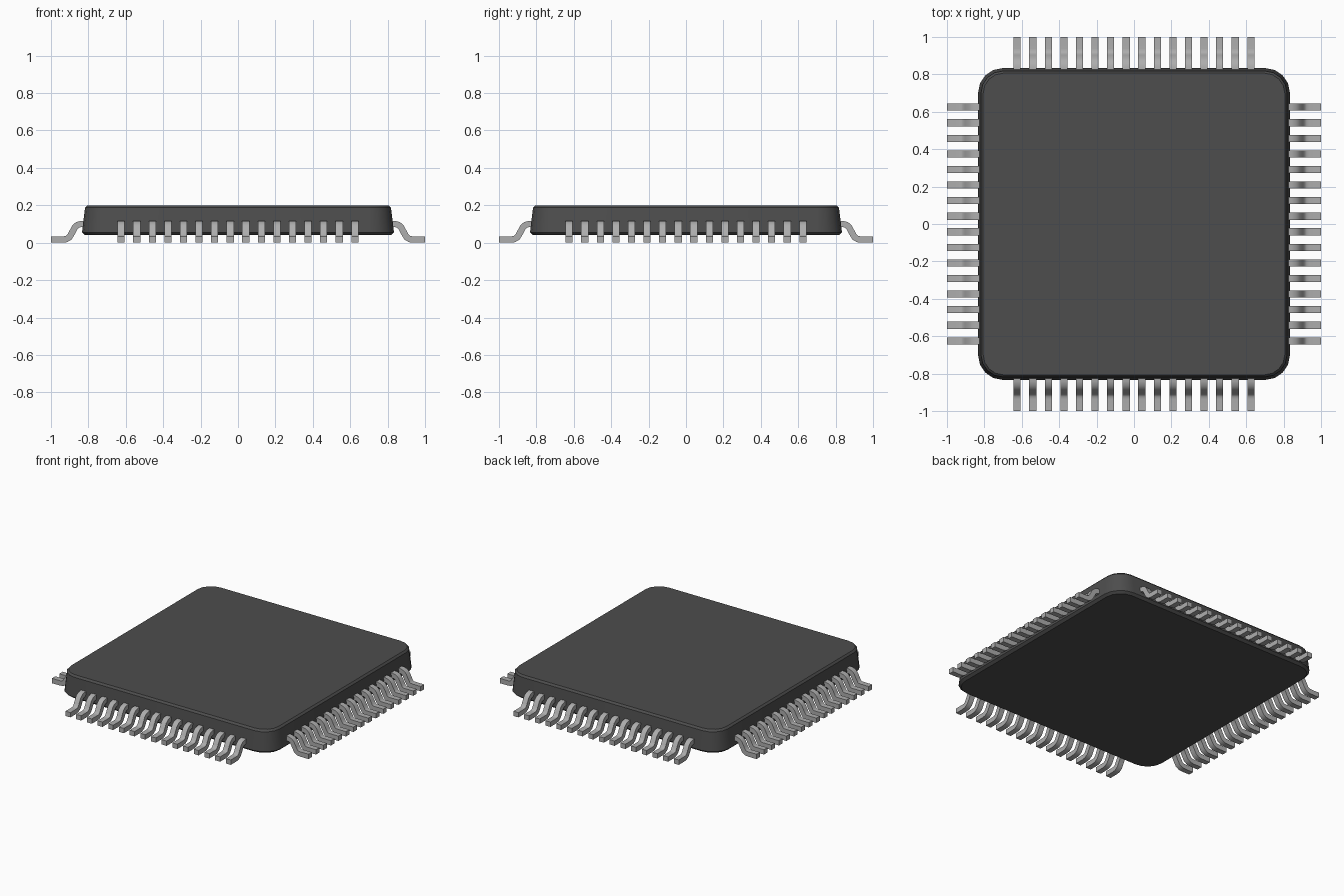
import bpy, bmesh, math
from mathutils import Vector

cube = bpy.data.objects.get("Cube")
if cube:
    bpy.data.objects.remove(cube, do_unlink=True)


def material(name, rgb, rough, metal=0.0):
    m = bpy.data.materials.new(name)
    m.use_nodes = True
    m.diffuse_color = (*rgb, 1)
    bsdf = m.node_tree.nodes["Principled BSDF"]
    bsdf.inputs["Base Color"].default_value = (*rgb, 1)
    bsdf.inputs["Roughness"].default_value = rough
    return m


def link(name, mesh):
    obj = bpy.data.objects.new(name, mesh)
    bpy.context.collection.objects.link(obj)
    return obj


def loft(name, rings, mat):
    """Bridge equal-length closed rings and cap both ends."""
    bm = bmesh.new()
    loops = [[bm.verts.new(p) for p in ring] for ring in rings]
    n = len(loops[0])
    for a, b in zip(loops, loops[1:]):
        for i in range(n):
            j = (i + 1) % n
            bm.faces.new((a[i], a[j], b[j], b[i]))
    bm.faces.new(loops[0][::-1])
    bm.faces.new(loops[-1])
    bmesh.ops.recalc_face_normals(bm, faces=bm.faces)
    mesh = bpy.data.meshes.new(name)
    bm.to_mesh(mesh)
    bm.free()
    mesh.materials.append(mat)
    return mesh


def smooth(obj, angle):
    bpy.ops.object.select_all(action="DESELECT")
    obj.select_set(True)
    bpy.context.view_layer.objects.active = obj
    bpy.ops.object.shade_smooth_by_angle(angle=math.radians(angle))


plastic = material("dark grey plastic", (0.075, 0.075, 0.075), 0.6)
metal = material("grey metal", (0.42, 0.42, 0.42), 0.4)

# Package body: rounded square, tapered sides, small chamfers top and bottom
CORNER, STEPS = 0.70, 4


def rounded_square(half, z):
    r = half - CORNER
    pts = []
    for q in range(4):
        c = math.radians(45 + 90 * q)
        cx, cy = CORNER * math.copysign(1, math.cos(c)), CORNER * math.copysign(1, math.sin(c))
        for s in range(STEPS + 1):
            a = math.pi / 2 * (q + s / STEPS)
            pts.append((cx + r * math.cos(a), cy + r * math.sin(a), z))
    return pts


profile = [(0.817, 0.04), (0.834, 0.055), (0.818, 0.187), (0.806, 0.2)]
body = link("package_body", loft("package_body", [rounded_square(h, z) for h, z in profile], plastic))
smooth(body, 30)

# Gull-wing lead: rectangular section swept along an S-shaped path
COUNT, PITCH, WIDTH, THICK = 16, 0.0833, 0.038, 0.034
path = [Vector(p) for p in [(0.79, 0.1), (0.84, 0.1), (0.858, 0.095), (0.872, 0.083), (0.888, 0.052),
                            (0.901, 0.03), (0.918, 0.019), (0.938, 0.017), (1.0, 0.017)]]
y0 = -PITCH * (COUNT - 1) / 2
rings = []
for i, p in enumerate(path):
    t = (path[min(i + 1, len(path) - 1)] - path[max(i - 1, 0)]).normalized()
    if i in (1, len(path) - 2):
        t = Vector((1, 0))
    n = Vector((-t.y, t.x)) * THICK / 2
    a, b = p + n, p - n
    rings.append([(a.x, y0 - WIDTH / 2, a.y), (a.x, y0 + WIDTH / 2, a.y),
                  (b.x, y0 + WIDTH / 2, b.y), (b.x, y0 - WIDTH / 2, b.y)])
lead = loft("lead", rings, metal)

# A row of leads on each of the four sides
for k, side in enumerate(("left", "back", "right", "front")):
    row = link(side + "_leads", lead)
    row.rotation_euler.z = k * math.pi / 2
    arr = row.modifiers.new("Row", "ARRAY")
    arr.use_relative_offset = False
    arr.use_constant_offset = True
    arr.constant_offset_displace = (0, PITCH, 0)
    arr.count = COUNT
    if k == 0:
        smooth(row, 40)
